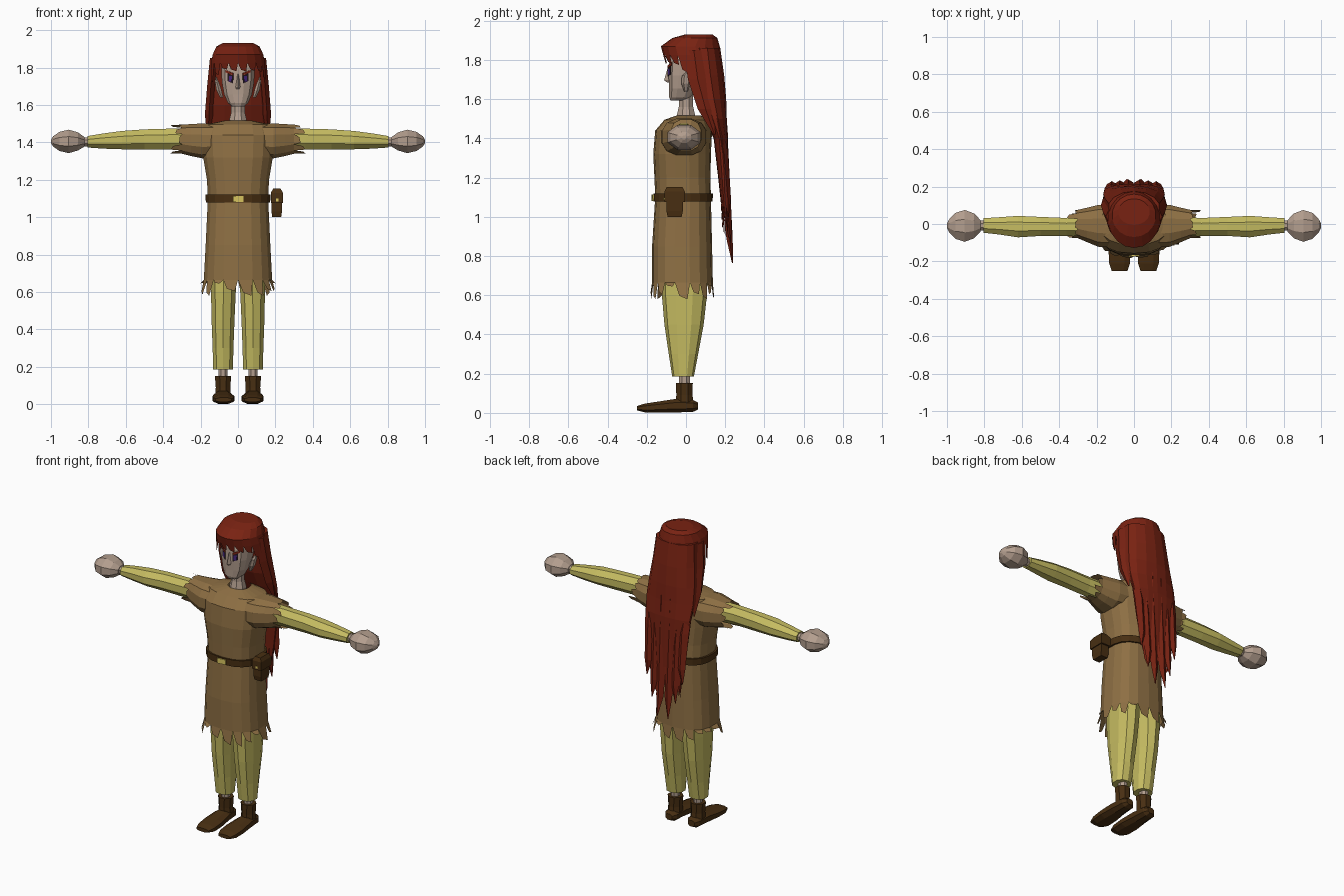
import bpy, bmesh, math, random
from mathutils import Vector
from mathutils.bvhtree import BVHTree

random.seed(4)
if "Cube" in bpy.data.objects:
    bpy.data.objects.remove(bpy.data.objects["Cube"])


def material(name, r, g, b):
    m = bpy.data.materials.new(name)
    m.use_nodes = True
    m.diffuse_color = (r, g, b, 1)
    bsdf = next(n for n in m.node_tree.nodes if n.type == "BSDF_PRINCIPLED")
    bsdf.inputs["Base Color"].default_value = (r, g, b, 1)
    return m


SKIN = material("skin", .45, .34, .27)
HAIR = material("red_hair", .19, .016, .006)
TUNIC = material("brown_cloth", .27, .16, .057)
CLOTH = material("yellow_cloth", .56, .5, .12)
LEATHER = material("dark_leather", .065, .028, .006)
GOLD = material("gold", .72, .58, .12)
PURPLE = material("purple_iris", .06, .02, .2)
DARK = material("dark_lash", .015, .008, .012)


def finish(name, bm, mat):
    bmesh.ops.recalc_face_normals(bm, faces=bm.faces)
    me = bpy.data.meshes.new(name)
    bm.to_mesh(me)
    bm.free()
    me.materials.append(mat)
    ob = bpy.data.objects.new(name, me)
    bpy.context.collection.objects.link(ob)
    return ob


def loft(name, mat, rings, axis=2, sides=8, power=1, phase=.5, caps=(1, 1), fringe=None):
    """Skin rings of (position, centre 1, centre 2, radius 1, radius 2) along an axis.
    fringe(i, point) gives the tooth vector for each edge of the last ring."""
    bm = bmesh.new()
    loops = []
    for pos, c1, c2, r1, r2 in rings:
        loop = []
        for i in range(sides):
            a = math.tau * (i + phase) / sides
            c, s = math.cos(a), math.sin(a)
            p = Vector((0, 0, 0))
            p[axis] = pos
            p[(axis + 1) % 3] = c1 + r1 * math.copysign(abs(c) ** power, c)
            p[(axis + 2) % 3] = c2 + r2 * math.copysign(abs(s) ** power, s)
            loop.append(bm.verts.new(p))
        loops.append(loop)
    for lo, hi in zip(loops, loops[1:]):
        for i in range(sides):
            j = (i + 1) % sides
            bm.faces.new((lo[i], lo[j], hi[j], hi[i]))
    if caps[0]:
        bm.faces.new(loops[0])
    if fringe:
        for i in range(sides):
            a, b = loops[-1][i], loops[-1][(i + 1) % sides]
            d = fringe(i, (a.co + b.co) / 2)
            tip_b = bm.verts.new(b.co.lerp(a.co, .15) + d)
            tip_a = bm.verts.new(a.co.lerp(b.co, .3) + d * .8)
            bm.faces.new((a, b, tip_b, tip_a))
    elif caps[1]:
        bm.faces.new(loops[-1])
    return finish(name, bm, mat)


def plate(name, mat, target, x, z, outline, lift):
    """Lay a thin flat outline on the front of a target object."""
    me = target.data
    tree = BVHTree.FromPolygons([v.co for v in me.vertices], [p.vertices[:] for p in me.polygons])
    loc, n, _, _ = tree.ray_cast(Vector((x, -2, z)), Vector((0, 1, 0)))
    u = Vector((0, 0, 1)).cross(n).normalized()
    v = n.cross(u)
    bm = bmesh.new()
    face = bm.faces.new([bm.verts.new(loc + n * lift + u * a + v * b) for a, b in outline])
    back = bmesh.ops.extrude_face_region(bm, geom=[face])
    bmesh.ops.translate(bm, vec=-n * (lift + .001),
                        verts=[g for g in back["geom"] if isinstance(g, bmesh.types.BMVert)])
    return finish(name, bm, mat)


def box(w, h, slant=0):
    return [(-w, -h + slant), (w, -h - slant), (w, h - slant), (-w, h + slant)]


# Tunic with torn hem
def hem(i, p):
    out = Vector((p.x * .13, p.y * .06, 0))
    return out + Vector((0, 0, -random.choice((.02, .06, .085, .08))))


loft("tunic", TUNIC, [
    (1.518, 0, .015, .065, .06), (1.495, 0, .0, .18, .11), (1.44, 0, -.012, .195, .145),
    (1.32, 0, -.02, .188, .147), (1.2, 0, -.018, .168, .143), (1.1, 0, -.015, .163, .142),
    (.85, 0, -.02, .175, .153), (.665, 0, -.018, .185, .155)],
    sides=18, power=.8, caps=(0, 0), fringe=hem)

# Belt, buckle and pouch
belt = loft("belt", LEATHER, [(1.078, 0, -.015, .174, .151), (1.12, 0, -.015, .176, .152)],
            sides=18, power=.8)
plate("buckle", GOLD, belt, 0, 1.097, box(.028, .016), .006)
loft("pouch", LEATHER, [(1.0, .207, -.058, .024, .036), (1.03, .207, -.058, .028, .042),
                        (1.12, .207, -.058, .028, .042)], sides=4, power=.01)
flap = loft("pouch_flap", LEATHER, [(1.075, .208, -.058, .033, .052), (1.13, .208, -.058, .033, .052),
                                    (1.152, .208, -.058, .02, .04)], sides=4, power=.01)
plate("pouch_clasp", GOLD, flap, .21, 1.092, box(.007, .007), .004)

# Neck and head
loft("neck", SKIN, [(1.45, 0, 0, .06, .055), (1.52, 0, 0, .05, .05),
                    (1.56, 0, 0, .04, .04), (1.65, 0, 0, .04, .04)])
head = loft("head", SKIN, [
    (1.593, 0, -.04, .035, .04), (1.61, 0, -.03, .055, .057), (1.655, 0, -.018, .076, .07),
    (1.72, 0, -.005, .088, .086), (1.79, 0, .01, .092, .1), (1.87, 0, .03, .08, .1)],
    sides=12, power=.75)
loft("nose", SKIN, [(1.685, 0, -.08, .014, .016), (1.697, 0, -.082, .016, .03),
                    (1.765, 0, -.08, .008, .012)], sides=4, phase=0)

# Hair cap with a jagged fringe
def fringe(i, p):
    k = min(max((p.y + .08) / .14, 0), 1)
    return Vector((p.x * .04, .012, -(.045 + .12 * k) * random.uniform(.75, 1.15)))


loft("hair_cap", HAIR, [
    (1.93, 0, .065, .085, .07), (1.912, 0, .045, .118, .115), (1.87, 0, .022, .137, .15),
    (1.825, 0, .032, .147, .148)], sides=18, caps=(1, 0), fringe=fringe)


# Hair falling behind the shoulders
def hair_ends(i, p):
    return Vector((-p.x * .15, .008, -random.uniform(.08, .2)))


loft("back_hair", HAIR, [
    (1.86, 0, .09, .138, .085), (1.72, 0, .105, .15, .09), (1.6, 0, .125, .163, .08),
    (1.5, 0, .15, .168, .058), (1.4, 0, .178, .16, .037), (1.2, 0, .19, .14, .026),
    (1.08, 0, .197, .12, .02)], sides=14, caps=(1, 0), fringe=hair_ends)

for side, s in (("left", 1), ("right", -1)):
    # Long separate strands
    for k, (x, tip) in enumerate(((.03, .765), (.075, .87), (.118, 1.0))):
        drop = 1.8 - tip
        loft(f"{side}_hair_strand_{k + 1}", HAIR, [
            (1.8, s * x * .9, .165 - x * .5, .03, .02), (1.5, s * x * 1.1, .195 - x * .3, .035, .022),
            (1.8 - drop * .6, s * x * 1.02, .205 - x * .1, .036, .022),
            (1.8 - drop * .88, s * x, .225 - x * .1, .026, .016),
            (tip, s * (x + .008), .245 - x * .25, .003, .003)], sides=4, phase=0)
    loft(f"{side}_side_lock", HAIR, [
        (1.85, s * .13, .04, .02, .05), (1.7, s * .145, .06, .02, .05),
        (1.55, s * .155, .1, .022, .04), (1.42, s * .16, .145, .004, .006)], sides=4, phase=0)

    # Ears and eyes
    loft(f"{side}_ear", SKIN, [
        (1.64, s * .088, .0, .01, .01), (1.68, s * .102, .0, .016, .024),
        (1.72, s * .112, .005, .012, .026), (1.75, s * .118, .02, .003, .004)], sides=6)
    plate(f"{side}_lash", DARK, head, s * .04, 1.742, box(.016, .021, -s * .006), .002)
    plate(f"{side}_iris", PURPLE, head, s * .04, 1.74, box(.009, .015), .003)
    plate(f"{side}_brow", HAIR, head, s * .045, 1.772, box(.022, .006, -s * .008), .004)

    # Torn short sleeve
    def cuff(i, p, s=s):
        return Vector((s * random.choice((.015, .035, .06)), 0, 0))

    loft(f"{side}_short_sleeve", TUNIC, [
        (s * .1, -.01, 1.41, .12, .09), (s * .19, -.01, 1.408, .115, .096),
        (s * .25, -.005, 1.412, .095, .088), (s * .3, 0, 1.417, .078, .08)],
        axis=0, sides=12, power=.8, caps=(1, 0), fringe=cuff)

    # Arm, wrist and hand
    loft(f"{side}_arm", CLOTH, [
        (s * .2, -.01, 1.415, .055, .065), (s * .36, -.016, 1.418, .052, .06),
        (s * .5, -.013, 1.416, .055, .058), (s * .62, -.014, 1.412, .062, .053),
        (s * .72, -.01, 1.407, .05, .044), (s * .805, -.008, 1.403, .042, .033)], axis=0)
    loft(f"{side}_wrist", SKIN, [(s * .79, -.008, 1.403, .028, .026),
                                 (s * .86, -.008, 1.403, .028, .026)], axis=0)
    loft(f"{side}_hand", SKIN, [
        (s * .822, -.01, 1.403, .035, .028), (s * .855, -.01, 1.405, .072, .052),
        (s * .905, -.01, 1.405, .092, .068), (s * .955, -.01, 1.405, .075, .055),
        (s * .988, -.01, 1.405, .038, .03), (s, -.01, 1.405, .012, .01)], axis=0)

    # Trouser leg and ankle
    loft(f"{side}_trouser_leg", CLOTH, [
        (.185, s * .08, -.015, .055, .055), (.3, s * .08, -.013, .058, .075),
        (.45, s * .08, -.01, .064, .1), (.6, s * .078, -.008, .069, .115),
        (.78, s * .075, -.008, .074, .12)], sides=10, power=.85)
    loft(f"{side}_ankle", SKIN, [(.1, s * .08, -.008, .026, .03), (.24, s * .08, -.008, .026, .03)])

    # Boot
    loft(f"{side}_boot_shaft", LEATHER, [
        (.03, s * .08, -.006, .046, .05), (.09, s * .08, -.008, .042, .045),
        (.152, s * .08, -.008, .047, .046)])
    loft(f"{side}_boot_foot", LEATHER, [
        (.06, .035, s * .08, .02, .025), (.035, .036, s * .08, .033, .045),
        (-.05, .037, s * .08, .037, .052), (-.14, .03, s * .078, .03, .062),
        (-.21, .025, s * .077, .024, .06), (-.25, .024, s * .077, .012, .045)],
        axis=1, power=.85)
